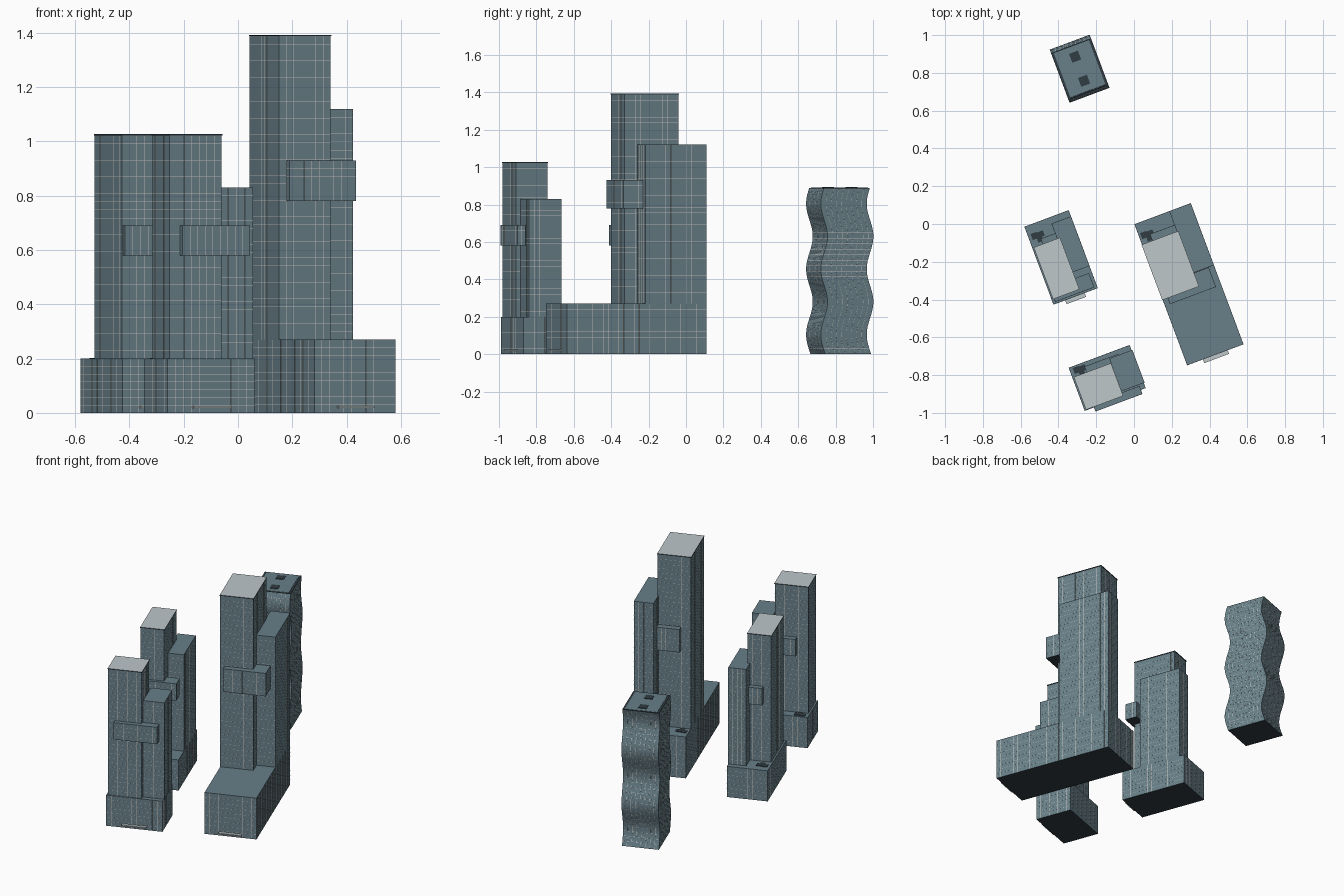
import bpy, bmesh, math

cube = bpy.data.objects.get("Cube")
if cube:
    bpy.data.objects.remove(cube)

TURN = math.radians(20.5)
PITCH = 0.03      # spacing of floors and mullions
LINE = 0.0011     # width of trim lines
PROUD = 0.0008    # how far trim stands off the wall, both sides together


def material(name, rgb):
    m = bpy.data.materials.new(name)
    m.use_nodes = True
    m.diffuse_color = (*rgb, 1)
    m.node_tree.nodes["Principled BSDF"].inputs["Base Color"].default_value = (*rgb, 1)
    return m


WALL = material("blue grey wall", (0.14, 0.215, 0.25))
TRIM = material("pale trim", (0.6, 0.59, 0.57))
ROOF = material("light grey roof", (0.51, 0.57, 0.59))
DARK = material("dark slate", (0.03, 0.045, 0.055))


def straight(z):
    return 0.0


def sway(z):
    return 0.019 * math.cos(2 * math.pi * (z - 0.63) / 0.35)


def turned(u, v):
    """Ground position of a point given along the streets."""
    c, s = math.cos(TURN), math.sin(TURN)
    return (c * u - s * v, s * u + c * v)


def solid(bm, w, l, z0, z1, u=0, v=0, shift=straight, steps=1):
    """Closed box, or a stack of rings that follows the sideways shift."""
    rings = []
    for i in range(steps + 1):
        z = z0 + (z1 - z0) * i / steps
        rings.append([bm.verts.new((u + a * w / 2, v + shift(z) + b * l / 2, z))
                      for a, b in ((-1, -1), (1, -1), (1, 1), (-1, 1))])
    for low, high in zip(rings, rings[1:]):
        for k in range(4):
            n = (k + 1) % 4
            bm.faces.new((low[k], low[n], high[n], high[k]))
    bm.faces.new(rings[0][::-1])
    bm.faces.new(rings[-1])


def finish(bm, name, centre, mats):
    mesh = bpy.data.meshes.new(name)
    bm.to_mesh(mesh)
    bm.free()
    for m in mats:
        mesh.materials.append(m)
    ob = bpy.data.objects.new(name, mesh)
    ob.location = (*centre, 0)
    ob.rotation_euler.z = TURN
    bpy.context.collection.objects.link(ob)
    return ob


def block(name, centre, w, l, z0, z1, mat, shift=straight):
    bm = bmesh.new()
    solid(bm, w, l, z0, z1, shift=shift)
    return finish(bm, name, centre, [mat])


def facade(name, centre, w, l, z0, z1, shift=straight, steps=1):
    """Wall volume with a dark underside, plus a grid of floor and mullion lines."""
    bm = bmesh.new()
    solid(bm, w, l, z0, z1, shift=shift, steps=steps)
    bm.normal_update()
    for f in bm.faces:
        f.material_index = 1 if f.normal.z < -0.9 else 0
    wall = finish(bm, name, centre, [WALL, DARK])
    bm = bmesh.new()
    floors = max(2, round((z1 - z0) / PITCH))
    for i in range(1, floors):
        z = z0 + (z1 - z0) * i / floors
        solid(bm, w + PROUD, l + PROUD, z - LINE / 2, z + LINE / 2, shift=shift)
    top, base = z1 - LINE, z0 + LINE
    cols = max(2, round(w / PITCH))
    for i in range(1, cols):
        solid(bm, LINE, l + PROUD, base, top, u=w * (i / cols - 0.5), shift=shift, steps=steps)
    cols = max(2, round(l / PITCH))
    for i in range(1, cols):
        solid(bm, w + PROUD, LINE, base, top, v=l * (i / cols - 0.5), shift=shift, steps=steps)
    finish(bm, name + "_window_lines", centre, [TRIM])
    return wall


def roof_slab(name, centre, w, l, top):
    """Thin overhanging slab, pale above and dark on its rim."""
    bm = bmesh.new()
    solid(bm, w + 0.005, l + 0.005, top - 0.005, top)
    bm.normal_update()
    for f in bm.faces:
        f.material_index = 0 if f.normal.z > 0.5 else 1
    finish(bm, name, centre, [ROOF, DARK])


# Each complex: podium, main tower, side tower, front and back boxes, canopy, roof units
# footprints are (centre, width, length)
complexes = {
    "left": dict(
        podium=((-0.386, -0.177), 0.25, 0.44), main=((-0.41, -0.235), 0.144, 0.288),
        side=((-0.336, -0.11), 0.11, 0.28), front_box=(turned(-0.425, -0.2), 0.22, 0.08),
        back_box=(turned(-0.42, 0.065), 0.14, 0.07),
        canopy=((-0.313, -0.384), 0.11), units=(-0.508, -0.063),
        heights=(0.2, 1.027, 0.83), box_z=(0.58, 0.69)),
    "front": dict(
        podium=((-0.142, -0.815), 0.344, 0.243), main=((-0.188, -0.86), 0.205, 0.18),
        side=((-0.0375, -0.776), 0.13, 0.185), front_box=((-0.0875, -0.925), 0.265, 0.045),
        back_box=(turned(-0.415, -0.6575), 0.19, 0.085),
        canopy=((-0.1, -0.926), 0.15), units=(-0.285, -0.772),
        heights=(0.2, 1.027, 0.83), box_z=(0.58, 0.69)),
    "right": dict(
        podium=((0.291, -0.319), 0.318, 0.797), main=((0.192, -0.22), 0.203, 0.308),
        side=((0.305, -0.075), 0.121, 0.35), front_box=((0.293, -0.327), 0.26, 0.11),
        back_box=(turned(0.13, -0.125), 0.14, 0.09),
        canopy=((0.43, -0.691), 0.14), units=(0.072, -0.058),
        heights=(0.27, 1.393, 1.12), box_z=(0.78, 0.93)),
}

for key, c in complexes.items():
    base, high, mid = c["heights"]
    facade(key + "_podium", *c["podium"], 0, base)
    facade(key + "_main_tower", *c["main"], base, high - 0.005)
    roof_slab(key + "_main_roof", *c["main"], high)
    facade(key + "_side_tower", *c["side"], base, mid)
    facade(key + "_front_box", *c["front_box"], *c["box_z"])
    facade(key + "_back_box", *c["back_box"], *c["box_z"])
    centre, width = c["canopy"]
    block(key + "_entrance_canopy", centre, width, 0.045, 0.018, 0.025, ROOF)
    # Flat dark service units on the podium roof
    bm = bmesh.new()
    solid(bm, 0.034, 0.034, base, base + 0.003, u=-0.017, v=0.006)
    solid(bm, 0.034, 0.03, base, base + 0.004, u=0.017, v=0.004)
    solid(bm, 0.03, 0.024, base, base + 0.002, u=0.004, v=-0.022)
    finish(bm, key + "_roof_units", c["units"], [DARK])

# Swaying tower at the back, with a dark roof rim and two flat hatches
wave_centre = (-0.288, 0.822)
wave = facade("wavy_tower", wave_centre, 0.225, 0.262, 0, 0.886, sway, 48)
bpy.context.view_layer.objects.active = wave
wave.select_set(True)
bpy.ops.object.shade_smooth_by_angle(angle=math.radians(35))
block("wavy_tower_roof_rim", wave_centre, 0.225, 0.262, 0.886, 0.889, DARK, sway)
block("wavy_tower_roof", wave_centre, 0.198, 0.25, 0.887, 0.891, WALL, sway)
bm = bmesh.new()
for v in (-0.068, 0.068):
    solid(bm, 0.05, 0.05, 0.889, 0.894, v=v)
finish(bm, "wavy_tower_roof_hatches", wave_centre, [DARK])
